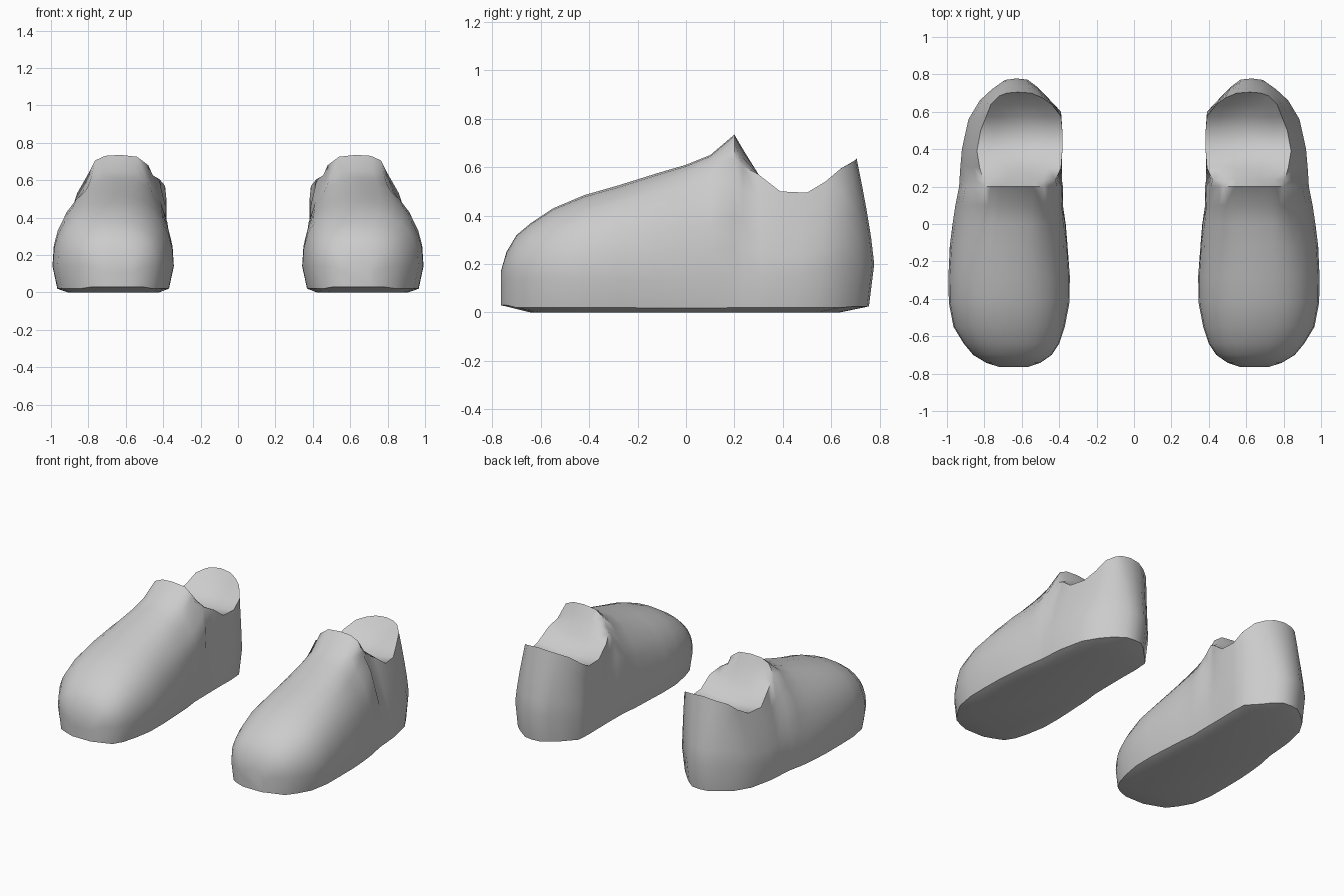
import bpy, bmesh, math

if "Cube" in bpy.data.objects:
    bpy.data.objects.remove(bpy.data.objects["Cube"])

# Toe to instep stations: y, inner x, outer x, ridge height
STATIONS = [
    (-.765, .57, .72, .17), (-.742, .50, .79, .25), (-.70, .44, .86, .32),
    (-.64, .40, .91, .37), (-.55, .37, .965, .43), (-.42, .345, .99, .485),
    (-.28, .343, .992, .525), (-.12, .355, .985, .575), (0, .365, .97, .61),
    (.10, .38, .955, .65), (.20, .38, .935, .735)]
# Cross-section (x, z) at the tongue edge
TONGUE = [(.395, .02), (.38, .15), (.38, .30), (.385, .45), (.41, .55), (.455, .625),
          (.48, .68), (.54, .725), (.63, .735), (.71, .73), (.765, .705),
          (.80, .635), (.86, .53), (.90, .40), (.92, .28), (.935, .15), (.925, .02)]
# Wall columns round the heel: widest x, y, then rim x, y, z
HEEL = [
    (.385, .235, .42, .235, .605), (.385, .31, .39, .30, .57), (.385, .40, .383, .39, .50),
    (.383, .50, .383, .50, .495), (.39, .60, .39, .575, .54), (.47, .685, .44, .64, .595),
    (.52, .735, .49, .675, .615), (.57, .772, .55, .70, .63), (.63, .778, .62, .705, .637),
    (.69, .77, .68, .70, .63), (.76, .72, .72, .685, .62),
    (.825, .66, .765, .64, .595), (.885, .56, .79, .575, .54), (.905, .47, .82, .50, .495),
    (.92, .40, .84, .39, .50), (.928, .31, .825, .30, .57), (.933, .235, .805, .235, .605)]
N = 17


def smoothstep(t):
    t = max(0, min(1, t))
    return t * t * (3 - 2 * t)


def power(v, e):
    return math.copysign(abs(v) ** e, v)


def section(y, xi, xo, h):
    """Rounded arch that blends into the tongue shape towards the instep."""
    t = smoothstep((y + .3) / .5)
    low = .03 if y < -.73 else .02
    wide = min(.14, h * .6)
    pts = []
    for i, (tx, tz) in enumerate(TONGUE):
        if i in (0, N - 1):
            u, z = (.04 if i == 0 else .96), low
        else:
            a = math.pi * (i - 1) / (N - 3)
            u = .5 - .5 * power(math.cos(a), .85)
            z = wide + (h - wide) * math.sin(a) ** .85
        tu = (tx - .38) / .555
        u, z = u + (tu - u) * t, z + (tz * h / .735 - z) * t
        pts.append((xi + (xo - xi) * u, y, z))
    return pts


def heel_column(wx, wy, rx, ry, rz):
    """Wall column of six points from the sole edge up to the rim."""
    pts = [(.65 + (wx - .65) * .96, wy * .972, .02 + (.005 if wy > .7 else 0))]
    z0 = .15 + .05 * smoothstep((wy - .4) / .3)
    for r in range(5):
        s = r / 4
        k = s ** 1.25
        pts.append((wx + (rx - wx) * k, wy + (ry - wy) * k, z0 + (rz - z0) * s))
    return pts


def build_shoe(name, side, mat):
    bm = bmesh.new()

    def verts(pts):
        return [bm.verts.new((side * x, y, z)) for x, y, z in pts]

    def strip(a, b):
        for i in range(len(a) - 1):
            bm.faces.new((a[i], a[i + 1], b[i + 1], b[i]))

    # Upper, from the toe to the tongue
    arches = [verts(section(*s)) for s in STATIONS]
    for a, b in zip(arches, arches[1:]):
        strip(a, b)
    bm.faces.new(arches[0])

    # Quarter and heel walls
    cols = [verts(heel_column(*c)) for c in HEEL]
    tongue = arches[-1]
    walls = [tongue[:6]] + cols + [tongue[:10:-1]]
    for a, b in zip(walls, walls[1:]):
        strip(a, b)

    # Foot bed spanning the opening between both sides of the rim
    rim = [c[5] for c in cols]
    previous = tongue[5:12]
    for i in range(6):
        a, b = rim[i], rim[N - 1 - i]
        sag = (.07, .0, -.02, -.03, -.035, -.04)[i]
        mid = []
        for k in range(1, 6):
            p = a.co.lerp(b.co, k / 6)
            p.z += sag * math.sin(math.pi * k / 6)
            mid.append(bm.verts.new(p))
        row = [a] + mid + [b]
        strip(previous, row)
        previous = row
    back = rim[6:11]
    strip(previous[1:6], back)
    bm.faces.new((previous[0], previous[1], back[0]))
    bm.faces.new((previous[6], previous[5], back[4]))

    # Slightly convex sole
    edge = [a[0] for a in arches] + [c[0] for c in cols] + [a[-1] for a in reversed(arches)]
    inner = [bm.verts.new((side * .66 + (v.co.x - side * .66) * .82, v.co.y * .84, 0))
             for v in edge]
    strip(edge + edge[:1], inner + inner[:1])
    bm.faces.new(inner)

    bmesh.ops.recalc_face_normals(bm, faces=bm.faces)
    mesh = bpy.data.meshes.new(name)
    bm.to_mesh(mesh)
    bm.free()
    mesh.materials.append(mat)
    obj = bpy.data.objects.new(name, mesh)
    bpy.context.collection.objects.link(obj)
    bpy.ops.object.select_all(action='DESELECT')
    obj.select_set(True)
    bpy.context.view_layer.objects.active = obj
    bpy.ops.object.shade_smooth_by_angle(angle=math.radians(48))


grey = bpy.data.materials.new("light_grey")
grey.diffuse_color = (.6, .6, .6, 1)
grey.use_nodes = True
grey.node_tree.nodes["Principled BSDF"].inputs["Base Color"].default_value = grey.diffuse_color
build_shoe("right_shoe", 1, grey)
build_shoe("left_shoe", -1, grey)
